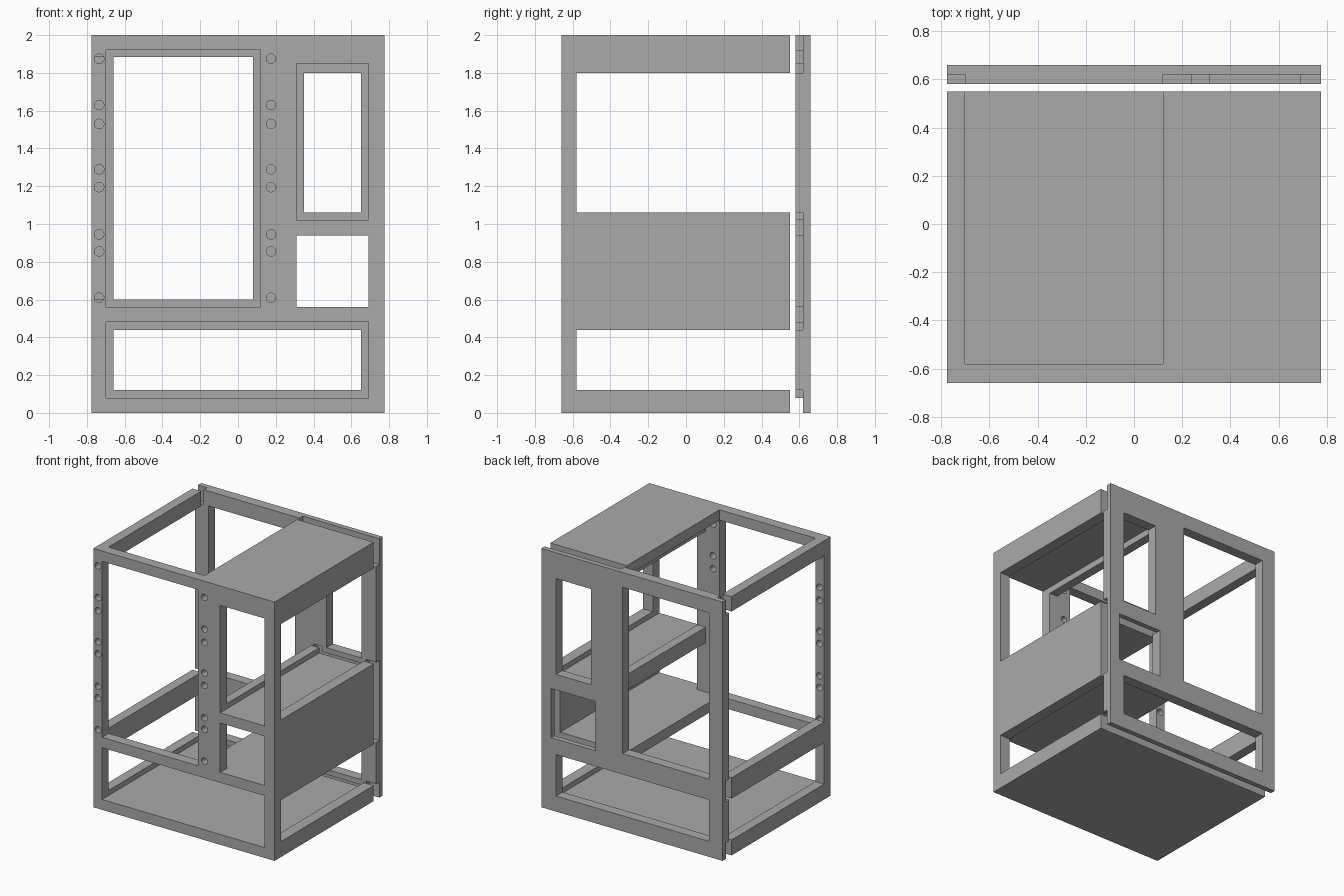
import bpy, bmesh, math
from mathutils import Matrix, Vector

cube = bpy.data.objects.get("Cube")
if cube:
    bpy.data.objects.remove(cube, do_unlink=True)

grey = bpy.data.materials.new("plain grey")
grey.use_nodes = True
grey.diffuse_color = (0.4, 0.4, 0.4, 1)
grey.node_tree.nodes["Principled BSDF"].inputs["Base Color"].default_value = (0.4, 0.4, 0.4, 1)

L, R, TOP = -0.775, 0.775, 2.0        # outer limits
FRONT, INNER, REAR = -0.66, -0.58, 0.55


def inside(x, z, rects):
    return any(a < x < b and c < z < d for a, b, c, d in rects)


def slab(name, solids, cuts, y0, y1):
    """Extrude along y the union of solids minus cuts; rects are (x0, x1, z0, z1)."""
    rects = solids + cuts
    xs = sorted({v for r in rects for v in r[:2]})
    zs = sorted({v for r in rects for v in r[2:]})
    bm = bmesh.new()
    verts = {}

    def vert(x, z):
        if (x, z) not in verts:
            verts[x, z] = bm.verts.new((x, y0, z))
        return verts[x, z]

    for x0, x1 in zip(xs, xs[1:]):
        for z0, z1 in zip(zs, zs[1:]):
            mx, mz = (x0 + x1) / 2, (z0 + z1) / 2
            if inside(mx, mz, solids) and not inside(mx, mz, cuts):
                bm.faces.new([vert(x0, z0), vert(x1, z0), vert(x1, z1), vert(x0, z1)])
    faces = bm.faces[:]
    ext = bmesh.ops.extrude_face_region(bm, geom=faces, use_keep_orig=True)
    moved = [g for g in ext["geom"] if isinstance(g, bmesh.types.BMVert)]
    bmesh.ops.translate(bm, verts=moved, vec=Vector((0, y1 - y0, 0)))
    bmesh.ops.recalc_face_normals(bm, faces=bm.faces[:])
    bmesh.ops.dissolve_limit(bm, angle_limit=0.01, verts=bm.verts[:], edges=bm.edges[:])
    mesh = bpy.data.meshes.new(name)
    bm.to_mesh(mesh)
    bm.free()
    mesh.materials.append(grey)
    obj = bpy.data.objects.new(name, mesh)
    bpy.context.collection.objects.link(obj)
    return obj


outline = [(L, R, 0, TOP)]

# Front frame with four openings
front = slab("front_frame", outline, [
    (-0.70, 0.12, 0.56, 1.92),
    (0.31, 0.69, 1.02, 1.85),
    (0.31, 0.69, 0.56, 0.94),
    (-0.70, 0.69, 0.08, 0.48),
], FRONT, INNER)

# Round mounting holes in the two front posts
bm = bmesh.new()
for x in (-0.735, 0.175):
    for z in (0.61, 0.855, 0.945, 1.195, 1.29, 1.53, 1.63, 1.875):
        place = Matrix.Translation((x, -0.62, z)) @ Matrix.Rotation(math.pi / 2, 4, "X")
        bmesh.ops.create_cone(bm, cap_ends=True, segments=24, radius1=0.025,
                              radius2=0.025, depth=0.2, matrix=place)
mesh = bpy.data.meshes.new("hole_cutter")
bm.to_mesh(mesh)
bm.free()
mesh.materials.append(grey)
cutter = bpy.data.objects.new("hole_cutter", mesh)
bpy.context.collection.objects.link(cutter)
cutter.hide_render = True
mod = front.modifiers.new("holes", "BOOLEAN")
mod.operation = "DIFFERENCE"
mod.solver = "EXACT"
mod.object = cutter
bpy.context.view_layer.update()
drilled = bpy.data.meshes.new_from_object(front.evaluated_get(bpy.context.evaluated_depsgraph_get()))
front.modifiers.clear()
front.data = drilled
bpy.data.objects.remove(cutter, do_unlink=True)

# Body: floor, side rails, shelves and top, one profile running front to back
body = [
    (L, R, 0, 0.08),               # floor
    (L, -0.70, 0, 0.12),           # rails on the open side
    (L, -0.70, 0.44, 0.60),
    (L, -0.70, 1.885, TOP),
    (0.69, R, 0, 0.12),            # walls on the shelf side
    (0.69, R, 0.44, 1.06),
    (0.69, R, 1.80, TOP),
    (0.12, R, 0.48, 0.56),         # lower shelf
    (0.24, R, 0.94, 1.02),         # upper shelf and its rim
    (0.24, 0.31, 0.94, 1.06),
    (0.12, R, 1.92, TOP),          # top plate, thicker part and rim
    (0.24, R, 1.85, TOP),
    (0.24, 0.31, 1.80, TOP),
]
slab("body_rails_and_shelves", body, [], INNER, REAR)

# Detached back panel: a plate and a lip that fits the gaps of the body
windows = [
    (-0.66, 0.08, 0.60, 1.885),
    (0.35, 0.65, 1.06, 1.80),
    (0.31, 0.69, 0.56, 0.94),
    (-0.66, 0.65, 0.12, 0.44),
]
slab("back_plate", outline, windows, 0.62, 0.66)
slab("back_lip", outline, windows + body, 0.58, 0.62)
